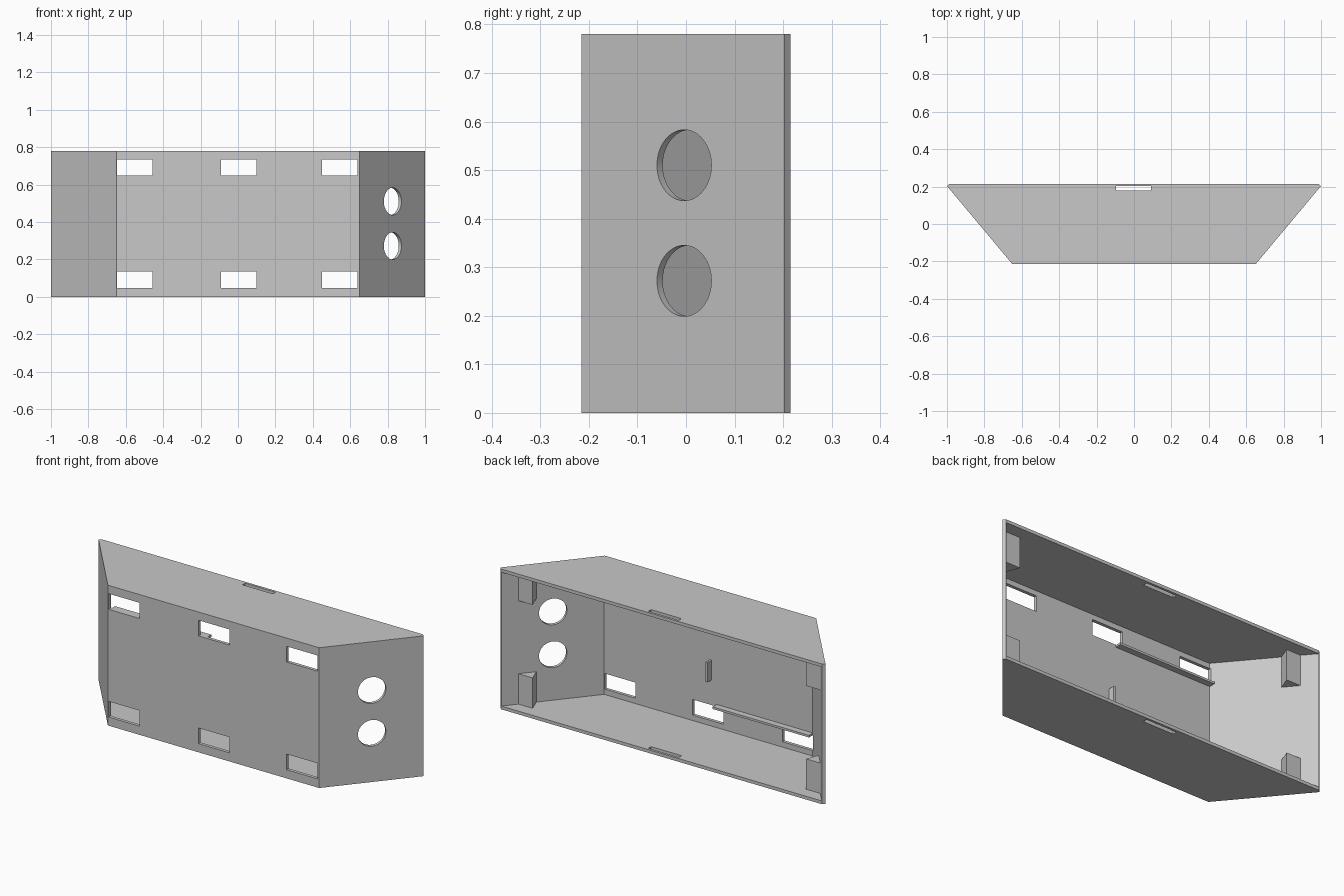
import bpy
import bmesh
import math
from mathutils import Vector

if "Cube" in bpy.data.objects:
    bpy.data.objects.remove(bpy.data.objects["Cube"], do_unlink=True)

H = 0.78       # height of the housing
T = 0.018      # wall thickness
INNER_FRONT = -0.215 + T

grey = bpy.data.materials.new("light_grey")
grey.use_nodes = True
grey.diffuse_color = (0.58, 0.58, 0.58, 1)
grey.node_tree.nodes["Principled BSDF"].inputs["Base Color"].default_value = (0.58, 0.58, 0.58, 1)


def prism(name, outline, z0, z1):
    """Extrude a plan outline from z0 up to z1."""
    bm = bmesh.new()
    face = bm.faces.new([bm.verts.new((x, y, z0)) for x, y in outline])
    top = bmesh.ops.extrude_face_region(bm, geom=[face])["geom"]
    bmesh.ops.translate(bm, vec=(0, 0, z1 - z0),
                        verts=[v for v in top if isinstance(v, bmesh.types.BMVert)])
    bmesh.ops.recalc_face_normals(bm, faces=bm.faces)
    mesh = bpy.data.meshes.new(name)
    bm.to_mesh(mesh)
    bm.free()
    mesh.materials.append(grey)
    obj = bpy.data.objects.new(name, mesh)
    bpy.context.collection.objects.link(obj)
    return obj


def box(name, x0, x1, y0, y1, z0, z1):
    return prism(name, [(x0, y0), (x1, y0), (x1, y1), (x0, y1)], z0, z1)


def mirrored(half):
    """Complete an outline from its +x half."""
    return half + [(-x, y) for x, y in reversed(half)]


def cut(target, cutter):
    cutter.hide_render = True
    mod = target.modifiers.new("cut", "BOOLEAN")
    mod.operation = "DIFFERENCE"
    mod.solver = "EXACT"
    mod.object = cutter
    bpy.context.view_layer.objects.active = target
    bpy.ops.object.modifier_apply(modifier=mod.name)
    bpy.data.objects.remove(cutter, do_unlink=True)


# Housing: tapered tray, open at the back
housing = prism("housing", mirrored([(0.65, -0.215), (1.0, 0.203), (0.987, 0.215)]), 0, H)
cut(housing, prism("cavity_cutter", mirrored([(0.641, INNER_FRONT), (1.057, 0.3)]), T, H - T))

# Front slots, two rows of three
for z in (0.048, 0.647):
    for x in (-0.646, -0.092, 0.45):
        cut(housing, box("slot_cutter", x, x + 0.19, -0.3, -0.18, z, z + 0.087))

# Slot through the top and bottom plates
cut(housing, box("edge_slot_cutter", -0.097, 0.09, 0.178, 0.202, -0.1, H + 0.1))

# Two round holes, square to the sloping +x wall
normal = Vector((0.418, -0.35, 0)).normalized()
for z in (0.272, 0.51):
    bpy.ops.mesh.primitive_cylinder_add(
        vertices=64, radius=0.073, depth=0.12, location=(0.827, -0.004, z),
        rotation=normal.to_track_quat("Z", "Y").to_euler())
    cut(housing, bpy.context.object)

bpy.ops.object.select_all(action="DESELECT")
housing.select_set(True)
bpy.context.view_layer.objects.active = housing
bpy.ops.object.shade_smooth_by_angle(angle=math.radians(30))

# Wedge blocks in the four corners, near the open back
for side, s in (("left", 1), ("right", -1)):
    wedge = [(s * 0.932, 0.146), (s * 0.841, 0.146), (s * 0.869, 0.073)]
    prism(side + "_lower_block", wedge, T - 0.002, 0.187)
    prism(side + "_upper_block", wedge, H - 0.187, H - T + 0.002)

# Thin ledges beside the slots, and a small upright tab
for name, z in (("lower_ledge", 0.135), ("upper_ledge", H - 0.147)):
    box(name, -0.643, -0.05, INNER_FRONT - 0.002, -0.162, z, z + 0.012)
box("upright_tab", -0.02, -0.008, INNER_FRONT - 0.002, -0.162, 0.275, 0.385)
